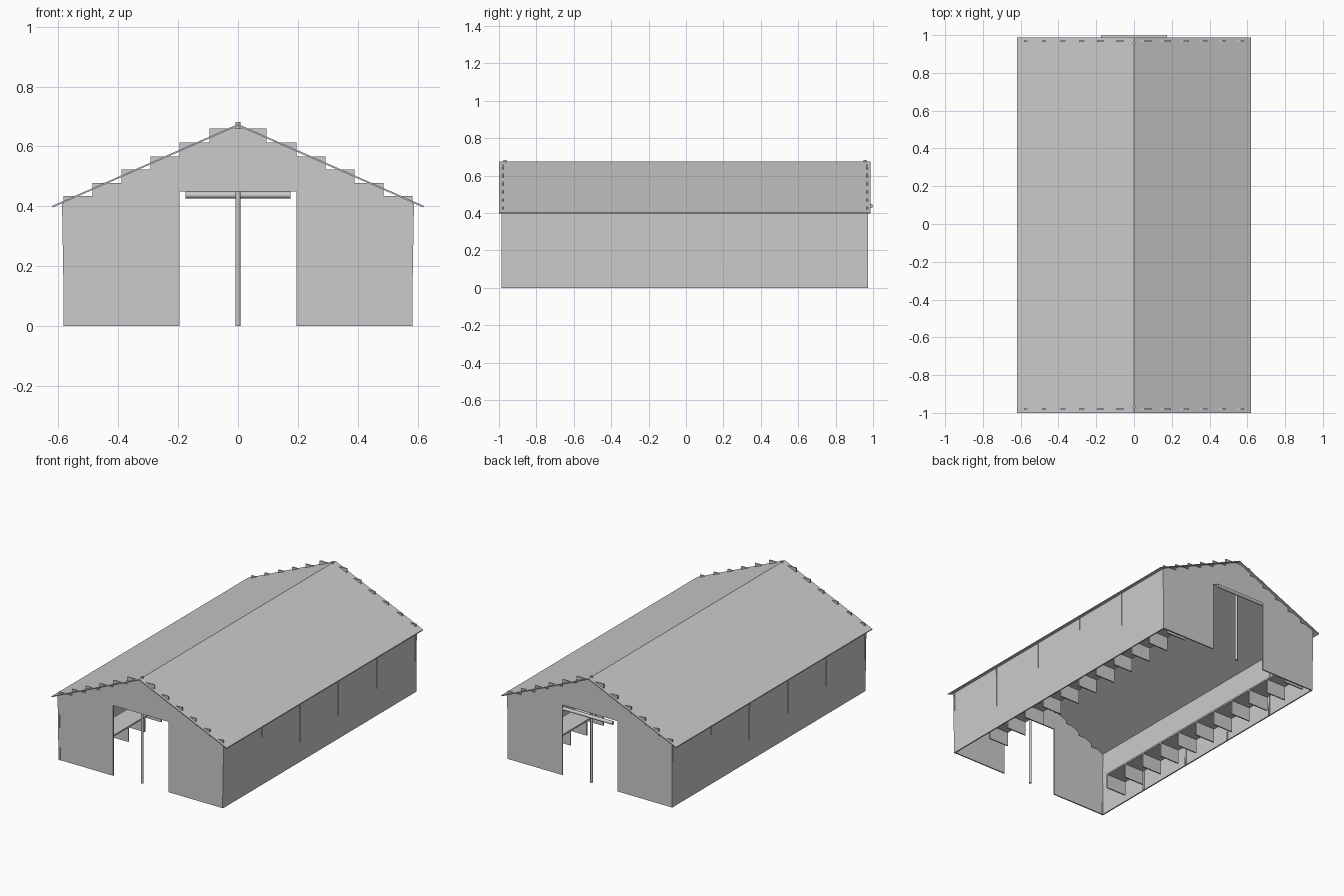
import bpy, bmesh, math
from mathutils import Vector

if "Cube" in bpy.data.objects:
    bpy.data.objects.remove(bpy.data.objects["Cube"])

grey = bpy.data.materials.new("plain grey")
grey.diffuse_color = (0.6, 0.6, 0.6, 1)
grey.use_nodes = True
grey.node_tree.nodes["Principled BSDF"].inputs["Base Color"].default_value = grey.diffuse_color


def finish(name, bm):
    bmesh.ops.recalc_face_normals(bm, faces=bm.faces)
    me = bpy.data.meshes.new(name)
    bm.to_mesh(me)
    bm.free()
    me.materials.append(grey)
    ob = bpy.data.objects.new(name, me)
    bpy.context.collection.objects.link(ob)
    return ob


def extrude_profile(name, pts, y0, y1):
    """Closed x-z outline swept along y."""
    bm = bmesh.new()
    face = bm.faces.new([bm.verts.new((x, y0, z)) for x, z in pts])
    geo = bmesh.ops.extrude_face_region(bm, geom=[face])["geom"]
    verts = [g for g in geo if isinstance(g, bmesh.types.BMVert)]
    bmesh.ops.translate(bm, vec=(0, y1 - y0, 0), verts=verts)
    return finish(name, bm)


def box(name, x0, x1, y0, y1, z0, z1):
    return extrude_profile(name, [(x0, z0), (x1, z0), (x1, z1), (x0, z1)], y0, y1)


def rod(name, a, b, radius, sides=16):
    a, b = Vector(a), Vector(b)
    bm = bmesh.new()
    bmesh.ops.create_cone(bm, cap_ends=True, segments=sides, radius1=radius,
                          radius2=radius, depth=(b - a).length)
    ob = finish(name, bm)
    ob.location = (a + b) / 2
    ob.rotation_euler = (b - a).to_track_quat('Z', 'Y').to_euler()
    for p in ob.data.polygons:
        p.use_smooth = len(p.vertices) == 4
    return ob


# Stepped gable end walls with a doorway
steps = [(0.583, 0.435), (0.487, 0.478), (0.39, 0.523),
         (0.292, 0.567), (0.195, 0.613), (0.096, 0.66)]
right = [(0.195, 0.45), (0.195, 0), (0.583, 0)]
for i, (x, z) in enumerate(steps):
    right.append((x, z))
    if i < len(steps) - 1:
        right.append((steps[i + 1][0], z))
outline = right + [(-x, z) for x, z in reversed(right)]
for name, y in (("front_wall", -0.98), ("back_wall", 0.968)):
    extrude_profile(name, outline, y - 0.004, y + 0.004)

# Ridge posts at both ends
for name, y in (("front_ridge_post", -0.968), ("back_ridge_post", 0.956)):
    rod(name, (0, y, 0), (0, y, 0.682), 0.008)

# Rolled door above the back doorway
rod("door_roll", (-0.175, 0.988, 0.438), (0.175, 0.988, 0.438), 0.011)

for s, side in ((-1, "left"), (1, "right")):
    # Long side wall
    box(side + "_wall", s * 0.575, s * 0.583, -0.984, 0.972, 0, 0.417)
    # Sloping roof panel
    extrude_profile(side + "_roof", [(0, 0.675), (s * 0.62, 0.402),
                                     (s * 0.62, 0.396), (0, 0.669)], -1.0, 0.987)
    # Slightly leaning wall posts
    for i in range(6):
        y = -0.98 + i * 0.389
        extrude_profile(f"{side}_wall_post_{i}",
                        [(s * 0.569, 0), (s * 0.581, 0), (s * 0.588, 0.41),
                         (s * 0.576, 0.41)], y - 0.006, y + 0.006)
    # Low bench on upright panels
    box(side + "_bench_top", s * 0.39, s * 0.53, -0.72, 0.945, 0.09, 0.1)
    for i in range(11):
        y = -0.715 + i * 0.1655
        box(f"{side}_bench_panel_{i}", s * 0.39, s * 0.53, y - 0.004, y + 0.004, 0, 0.09)
